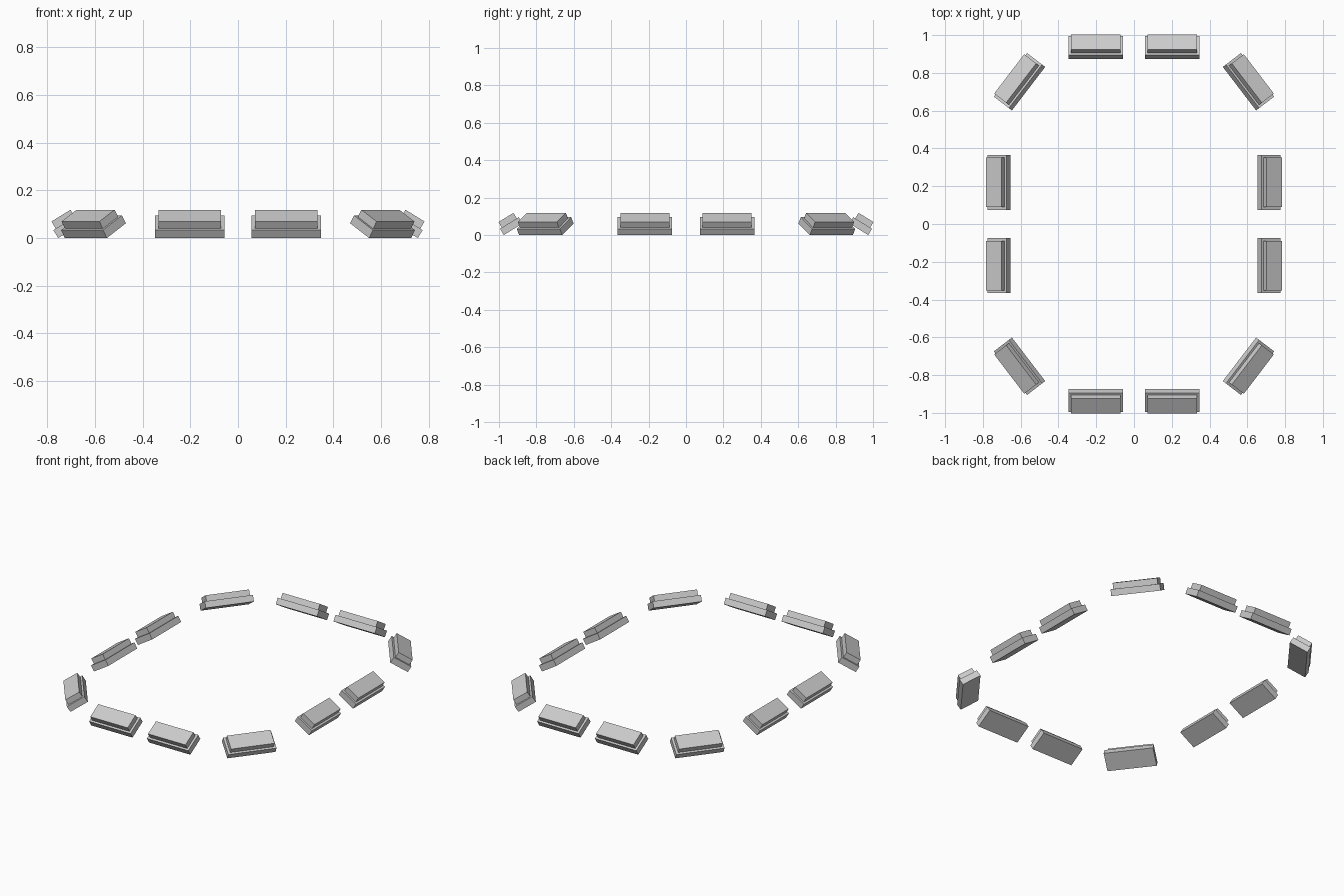
import bpy
from math import radians, sin, cos
from mathutils import Matrix, Vector

if "Cube" in bpy.data.objects:
    bpy.data.objects.remove(bpy.data.objects["Cube"])

TILT = radians(31.7)


def box(name, frame, width, depth, height, start, base):
    """Box in a block frame: x along the ring, y inward up the slope, z off the slope."""
    bpy.ops.mesh.primitive_cube_add(size=1)
    ob = bpy.context.object
    ob.name = name
    local = Matrix.Translation((0, start + depth / 2, base + height / 2))
    ob.matrix_world = frame @ local @ Matrix.Diagonal((width, depth, height, 1))
    return ob


def block(label, angle, radius, offset):
    """Stepped block facing outward at `angle`, its low outer edge at `radius`."""
    out = Vector((cos(angle), sin(angle), 0))
    side = Vector((-sin(angle), cos(angle), 0))
    up = Vector((0, 0, 1))
    slope = -out * cos(TILT) + up * sin(TILT)
    normal = out * sin(TILT) + up * cos(TILT)
    frame = Matrix((side, slope, normal)).transposed().to_4x4()
    frame.translation = out * radius + side * offset
    box(label + "_base_slab", frame, 0.29, 0.118, 0.039, 0, 0)
    box(label + "_top_slab", frame, 0.262, 0.094, 0.035, 0.012, 0.039)


# Pairs of blocks along the four straight sides
for s in (-1, 1):
    block("front_block", radians(-90), 0.974, 0.2025 * s)
    block("back_block", radians(90), 0.974, 0.2025 * s)
    block("right_block", 0, 0.754, 0.22 * s)
    block("left_block", radians(180), 0.754, 0.22 * s)

# Single diagonal block at each corner
a = radians(37.4)
block("corner_block", a, 0.979, 0.23)
block("corner_block", -a, 0.979, -0.23)
block("corner_block", radians(180) - a, 0.979, -0.23)
block("corner_block", radians(180) + a, 0.979, 0.23)
